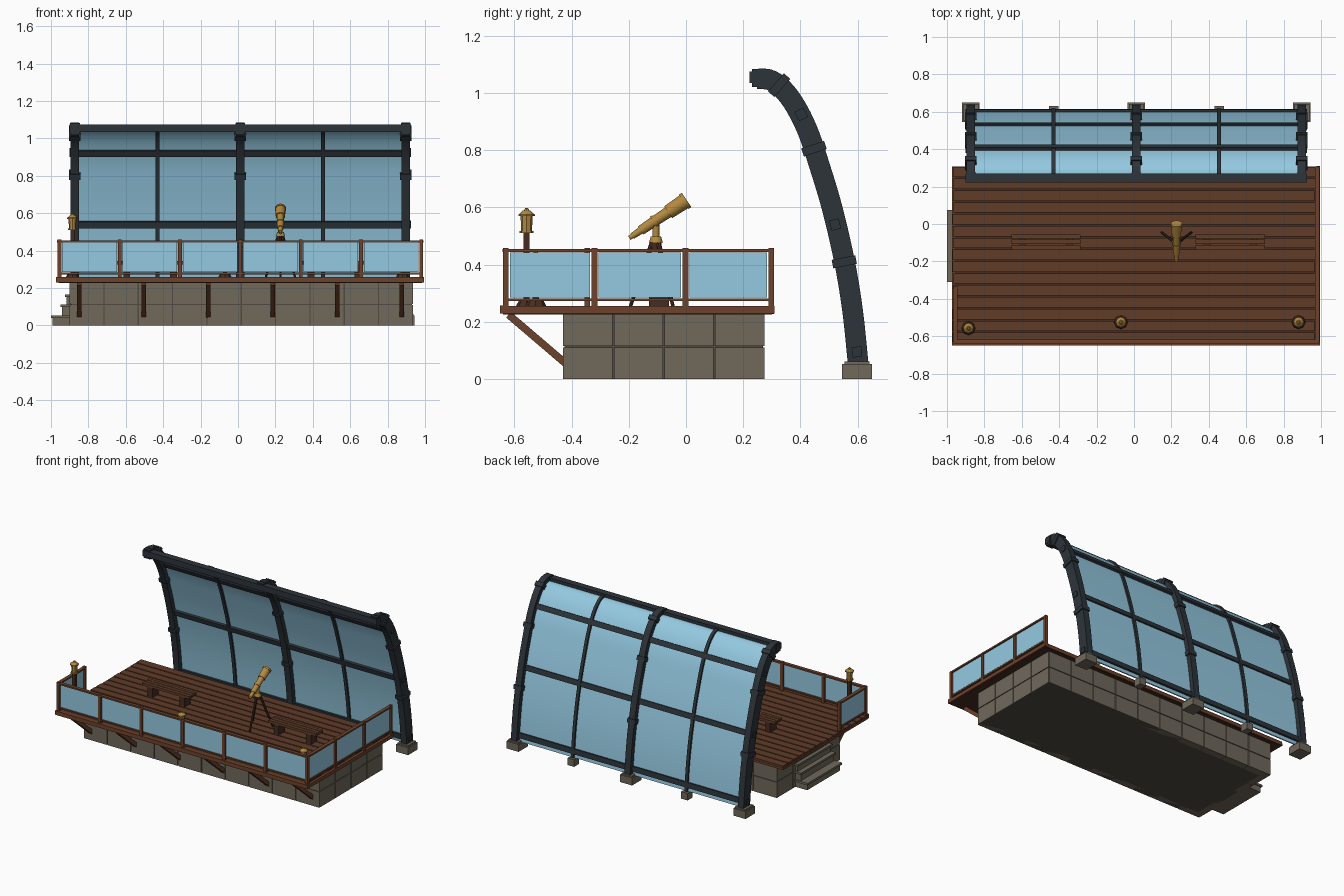
import bpy, bmesh, math, random
from mathutils import Vector, Matrix

random.seed(4)
old = bpy.data.objects.get("Cube")
if old:
    bpy.data.objects.remove(old, do_unlink=True)


def material(name, r, g, b, rough=0.6):
    m = bpy.data.materials.new(name)
    m.use_nodes = True
    m.diffuse_color = (r, g, b, 1)
    node = m.node_tree.nodes["Principled BSDF"]
    node.inputs["Base Color"].default_value = (r, g, b, 1)
    node.inputs["Roughness"].default_value = rough
    return m


DECK = material("deck wood", .115, .045, .022)
RAIL = material("rail wood", .155, .055, .025)
DARK = material("dark wood", .06, .025, .014)
STEEL = material("dark steel", .026, .034, .042)
GLASS = material("blue glass", .3, .59, .76, .2)
STONE = material("stone", .16, .138, .105)
MORTAR = material("mortar", .08, .07, .055)
BRASS = material("brass", .45, .25, .05)


def finish(name, bm, mat, smooth=False):
    bmesh.ops.recalc_face_normals(bm, faces=bm.faces)
    mesh = bpy.data.meshes.new(name)
    bm.to_mesh(mesh)
    bm.free()
    mesh.materials.append(mat)
    ob = bpy.data.objects.new(name, mesh)
    bpy.context.collection.objects.link(ob)
    if smooth:
        bpy.context.view_layer.objects.active = ob
        ob.select_set(True)
        bpy.ops.object.shade_smooth_by_angle(angle=math.radians(35))
        ob.select_set(False)
    return ob


def box(bm, x0, x1, y0, y1, z0, z1):
    mid = Matrix.Translation(((x0 + x1) / 2, (y0 + y1) / 2, (z0 + z1) / 2))
    bmesh.ops.create_cube(bm, size=1, matrix=mid @ Matrix.Diagonal((x1 - x0, y1 - y0, z1 - z0, 1)))


def rod(bm, a, b, r1, r2, sides=12):
    # tapered rod between two points
    a, b = Vector(a), Vector(b)
    d = b - a
    m = Matrix.Translation((a + b) / 2) @ d.to_track_quat('Z', 'Y').to_matrix().to_4x4()
    bmesh.ops.create_cone(bm, cap_ends=True, segments=sides, radius1=r1, radius2=r2,
                          depth=d.length, matrix=m)


# Stone foundation: mortar core faced with blocks
X0, X1, Y0, Y1, TOP = -.9, .935, -.43, .275, .228
bm = bmesh.new()
box(bm, X0 + .006, X1 - .006, Y0 + .006, Y1 - .006, 0, TOP)
finish("foundation_core", bm, MORTAR)
bm = bmesh.new()
nx, ny, gap = 10, 4, .003
wx, wy = (X1 - X0) / nx, (Y1 - Y0) / ny
for z0, z1 in ((0, .11), (.115, TOP)):
    for i in range(nx):
        for y in (Y0, Y1 - .05):
            box(bm, X0 + i * wx + gap, X0 + (i + 1) * wx - gap, y, y + .05, z0, z1)
    for j in range(ny):
        for x in (X0, X1 - .05):
            box(bm, x, x + .05, Y0 + j * wy + gap, Y0 + (j + 1) * wy - gap, z0, z1)
finish("foundation_blocks", bm, STONE)

# Entry steps
bm = bmesh.new()
for x, z in ((-1, .053), (-.95, .112), (-.925, .165)):
    box(bm, x + .008, X0 + .02, -.3, .067, 0, z - .014)
    box(bm, x, X0 + .02, -.31, .075, z - .014, z)
finish("entry_steps", bm, STONE)

# Deck: frame, boards and edge trim
bm = bmesh.new()
box(bm, -.96, .985, -.64, .3, .226, .24)
finish("deck_frame", bm, DARK)
bm = bmesh.new()
pitch = .95 / 15
for i in range(15):
    y = -.64 + i * pitch
    box(bm, -.972 + random.uniform(0, .006), .965 + random.uniform(0, .008),
        y + .004, y + pitch - .004, .24, .255)
finish("deck_boards", bm, DECK)
bm = bmesh.new()
box(bm, -.972, .995, -.65, -.632, .23, .258)
box(bm, .976, .995, -.632, .31, .23, .255)
box(bm, -.972, .976, .298, .308, .228, .242)
box(bm, -.972, -.96, -.632, .298, .228, .242)
finish("deck_trim", bm, RAIL)

# Diagonal braces below the overhang
bm = bmesh.new()
for i in range(6):
    x = -.848 + i * .3445
    a, b = Vector((x, -.62, .225)), Vector((x, -.415, .05))
    m = Matrix.Translation((a + b) / 2) @ Matrix.Rotation(math.atan2(b.z - a.z, b.y - a.y), 4, 'X')
    bmesh.ops.create_cube(bm, size=1, matrix=m @ Matrix.Diagonal((.024, (b - a).length, .026, 1)))
finish("deck_braces", bm, RAIL)

# Railings: posts, rails and glass panes
posts, panes = bmesh.new(), bmesh.new()
FRONT, LEFT, RIGHT = -.63, -.955, .98
front_x = [LEFT + i * (RIGHT - LEFT) / 6 for i in range(7)]
right_y = [FRONT, -.32, -.002, .298]
left_y = [FRONT, -.345]


def post(x, y):
    box(posts, x - .01, x + .01, y - .01, y + .01, .24, .458)


for x in front_x:
    post(x, FRONT)
for y in right_y[1:]:
    post(RIGHT, y)
post(LEFT, left_y[1])
for a, b in zip(front_x, front_x[1:]):
    box(panes, a + .015, b - .015, FRONT - .004, FRONT + .004, .286, .442)
for x, ys in ((RIGHT, right_y), (LEFT, left_y)):
    for a, b in zip(ys, ys[1:]):
        box(panes, x - .004, x + .004, a + .015, b - .015, .286, .442)
for z0, z1, w in ((.444, .455, .012), (.273, .282, .007)):
    box(posts, LEFT, RIGHT, FRONT - w, FRONT + w, z0, z1)
    box(posts, RIGHT - w, RIGHT + w, FRONT, right_y[-1], z0, z1)
    box(posts, LEFT - w, LEFT + w, FRONT, left_y[-1], z0, z1)
finish("railing_frame", posts, RAIL)
finish("railing_glass", panes, GLASS)

# Curved canopy profile (y, z), smoothed between control points
ctrl = [Vector(p) for p in ((.25, 1.05), (.30, 1.043), (.35, 1.0), (.393, .935), (.43, .855),
                            (.465, .75), (.51, .6), (.553, .415), (.582, .24), (.602, .05))]
ext = [2 * ctrl[0] - ctrl[1]] + ctrl + [2 * ctrl[-1] - ctrl[-2]]
path = []
for p0, p1, p2, p3 in zip(ext, ext[1:], ext[2:], ext[3:]):
    for k in range(4):
        t = k / 4
        path.append(.5 * (2 * p1 + (p2 - p0) * t + (2 * p0 - 5 * p1 + 4 * p2 - p3) * t * t
                          + (3 * p1 - p0 - 3 * p2 + p3) * t ** 3))
path.append(ctrl[-1])


def tangent(i):
    return (path[min(i + 1, len(path) - 1)] - path[max(i - 1, 0)]).normalized()


def sweep(bm, x, width, half):
    # rectangular section carried along the canopy profile
    rings = []
    for i, p in enumerate(path):
        t = tangent(i)
        n = Vector((-t.y, t.x)) * half
        rings.append([bm.verts.new((x + sx * width / 2, p.x + s * n.x, p.y + s * n.y))
                      for sx, s in ((-1, -1), (1, -1), (1, 1), (-1, 1))])
    for a, b in zip(rings, rings[1:]):
        for k in range(4):
            bm.faces.new((a[k], a[(k + 1) % 4], b[(k + 1) % 4], b[k]))
    bm.faces.new(rings[0])
    bm.faces.new(rings[-1])


def across(bm, z, x0, x1, along, thick):
    # bar crossing the profile at a height, turned to follow it
    i = min(range(len(path)), key=lambda k: abs(path[k].y - z))
    t = tangent(i)
    m = Matrix.Translation(((x0 + x1) / 2, path[i].x, z)) @ Matrix.Rotation(math.atan2(t.y, t.x), 4, 'X')
    bmesh.ops.create_cube(bm, size=1, matrix=m @ Matrix.Diagonal((x1 - x0, along, thick, 1)))


ribs, mullions = (-.872, .012, .897), (-.43, .455)
bm = bmesh.new()
for x in ribs:
    sweep(bm, x, .045, .036)
finish("canopy_ribs", bm, STEEL, True)
bm = bmesh.new()
for x in ribs:
    for z in (1.027, .805, .41):
        across(bm, z, x - .031, x + .031, .03, .084)
finish("rib_collars", bm, STEEL)
bm = bmesh.new()
for x in mullions:
    sweep(bm, x, .022, .016)
finish("canopy_mullions", bm, STEEL, True)
bm = bmesh.new()
for z in (.925, .54, .095):
    across(bm, z, -.9, .925, .036, .034)
box(bm, -.9, .925, .222, .27, 1.034, 1.075)
for x in ribs:
    box(bm, x - .026, x + .026, .23, .275, 1.02, 1.083)
finish("canopy_purlins", bm, STEEL)
bm = bmesh.new()
stops = sorted(ribs + mullions)
for a, b in zip(stops, stops[1:]):
    sweep(bm, (a + b) / 2, b - a - .012, .004)
finish("canopy_glass", bm, GLASS, True)

# Stone footings
bm = bmesh.new()
for x in ribs:
    box(bm, x - .047, x + .047, .545, .65, 0, .052)
    box(bm, x - .04, x + .04, .553, .642, .052, .062)
for x in mullions:
    box(bm, x - .025, x + .025, .575, .632, 0, .05)
finish("canopy_footings", bm, STONE)

# Slatted benches
slats, legs = bmesh.new(), bmesh.new()
for cx in (-.47, .515):
    for i in range(3):
        y = -.095 + (i - 1) * .028
        box(slats, cx - .185, cx + .185, y - .012, y + .012, .325, .343)
    for s in (-1, 1):
        x = cx + s * .125
        box(legs, x - .018, x + .018, -.13, -.06, .255, .325)
finish("bench_slats", slats, DECK)
finish("bench_legs", legs, DARK)

# Lanterns: base, post and brass head
heads, stems = bmesh.new(), bmesh.new()
for x, y, z in ((-.885, -.557, .51), (-.07, -.525, .36), (.88, -.525, .36)):
    rod(stems, (x, y, .255), (x, y, .28), .037, .024, 8)
    box(stems, x - .011, x + .011, y - .011, y + .011, .28, z)
    for z0, z1, r1, r2 in ((0, .008, .024, .024), (.008, .06, .019, .021),
                           (.06, .066, .029, .029), (.066, .08, .027, .012), (.08, .088, .009, .005)):
        rod(heads, (x, y, z + z0), (x, y, z + z1), r1, r2, 8)
finish("lantern_heads", heads, BRASS)
finish("lantern_stems", stems, DARK)

# Telescope on a tripod
TX = .227
bm = bmesh.new()
eye, front = Vector((TX, -.198, .493)), Vector((TX, .002, .626))
for a, b, r1, r2 in ((0, .06, .008, .008), (.05, .22, .011, .013), (.2, .72, .017, .02),
                     (.42, .46, .022, .022), (.68, .97, .025, .027), (.95, 1, .03, .03)):
    rod(bm, eye.lerp(front, a), eye.lerp(front, b), r1, r2, 16)
rod(bm, (TX, -.105, .48), (TX, -.105, .55), .012, .012)
rod(bm, (TX, -.105, .478), (TX, -.105, .498), .024, .018)
finish("telescope", bm, BRASS, True)
bm = bmesh.new()
rod(bm, (TX, -.105, .455), (TX, -.105, .48), .018, .02)
for dx, fy in ((-.08, -.045), (.08, -.045), (0, -.195)):
    rod(bm, (TX + dx * .15, -.105 + (fy + .105) * .15, .475), (TX + dx, fy, .252), .009, .006, 8)
finish("tripod", bm, DARK)
